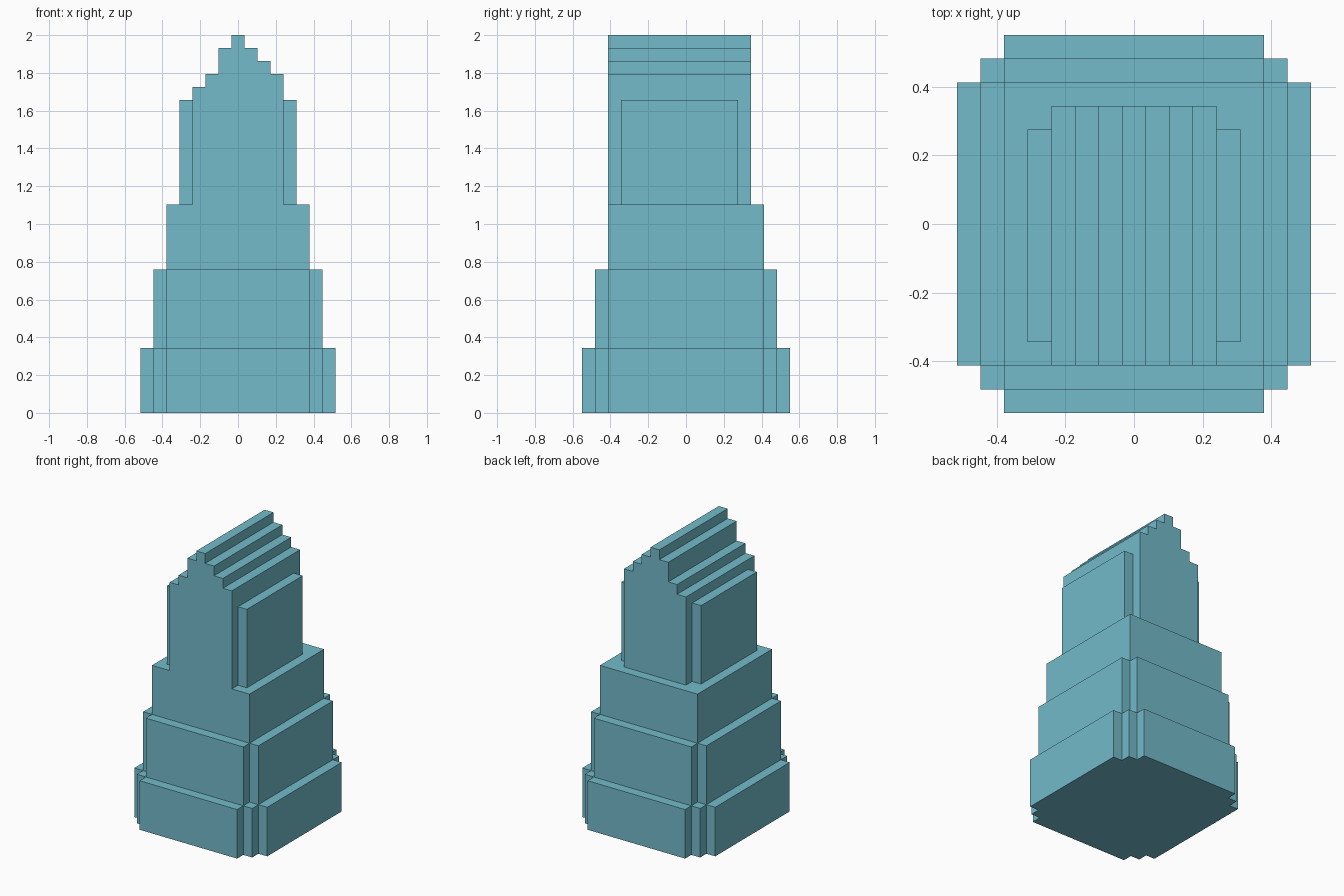
import bpy, bmesh
from mathutils import Vector

if "Cube" in bpy.data.objects:
    bpy.data.objects.remove(bpy.data.objects["Cube"])

U = 2 / 29  # block size of the model's grid

teal = bpy.data.materials.new("teal")
teal.diffuse_color = (0.17, 0.495, 0.59, 1)
teal.use_nodes = True
teal.node_tree.nodes["Principled BSDF"].inputs["Base Color"].default_value = teal.diffuse_color


def prism(name, outline, push):
    """Extrude a closed outline (in grid units) along the vector push."""
    bm = bmesh.new()
    face = bm.faces.new([bm.verts.new(Vector(p) * U) for p in outline])
    ext = bmesh.ops.extrude_face_region(bm, geom=[face], use_keep_orig=True)
    verts = [v for v in ext["geom"] if isinstance(v, bmesh.types.BMVert)]
    bmesh.ops.translate(bm, verts=verts, vec=Vector(push) * U)
    bmesh.ops.recalc_face_normals(bm, faces=bm.faces)
    mesh = bpy.data.meshes.new(name)
    bm.to_mesh(mesh)
    bm.free()
    mesh.materials.append(teal)
    obj = bpy.data.objects.new(name, mesh)
    bpy.context.collection.objects.link(obj)
    return obj


def tier(name, steps, z0, z1):
    """Block with corners notched in one-unit steps."""
    corner = [(7.5 - 2 + i, 6 + steps - i) for i in range(steps + 1)]
    quarter = []
    for i, (x, y) in enumerate(corner):
        quarter.append((x, y))
        if i < steps:
            quarter.append((x, y - 1))
    right = quarter + [(x, -y) for x, y in reversed(quarter)]
    outline = right + [(-x, y) for x, y in reversed(right)]
    prism(name, [(x, y, z0) for x, y in outline], (0, 0, z1 - z0))


# Stepped base tiers
tier("lower_tier", 2, 0, 5)
tier("middle_tier", 1, 5, 11)
tier("upper_tier", 0, 11, 16)

# Tower with uneven stepped roof, as a front profile pushed backwards
heights = [25, 26, 28, 29, 28, 27, 26]
profile = [(-3.5, -6, 16)]
for i, h in enumerate(heights):
    profile += [(i - 3.5, -6, h), (i - 2.5, -6, h)]
profile.append((3.5, -6, 16))
prism("stepped_tower", profile, (0, 11, 0))

# Side slabs on the tower
for side, s in (("left", -1), ("right", 1)):
    prism(side + "_slab",
          [(s * 3.5, -5, 16), (s * 4.5, -5, 16), (s * 4.5, 4, 16), (s * 3.5, 4, 16)],
          (0, 0, 8))
